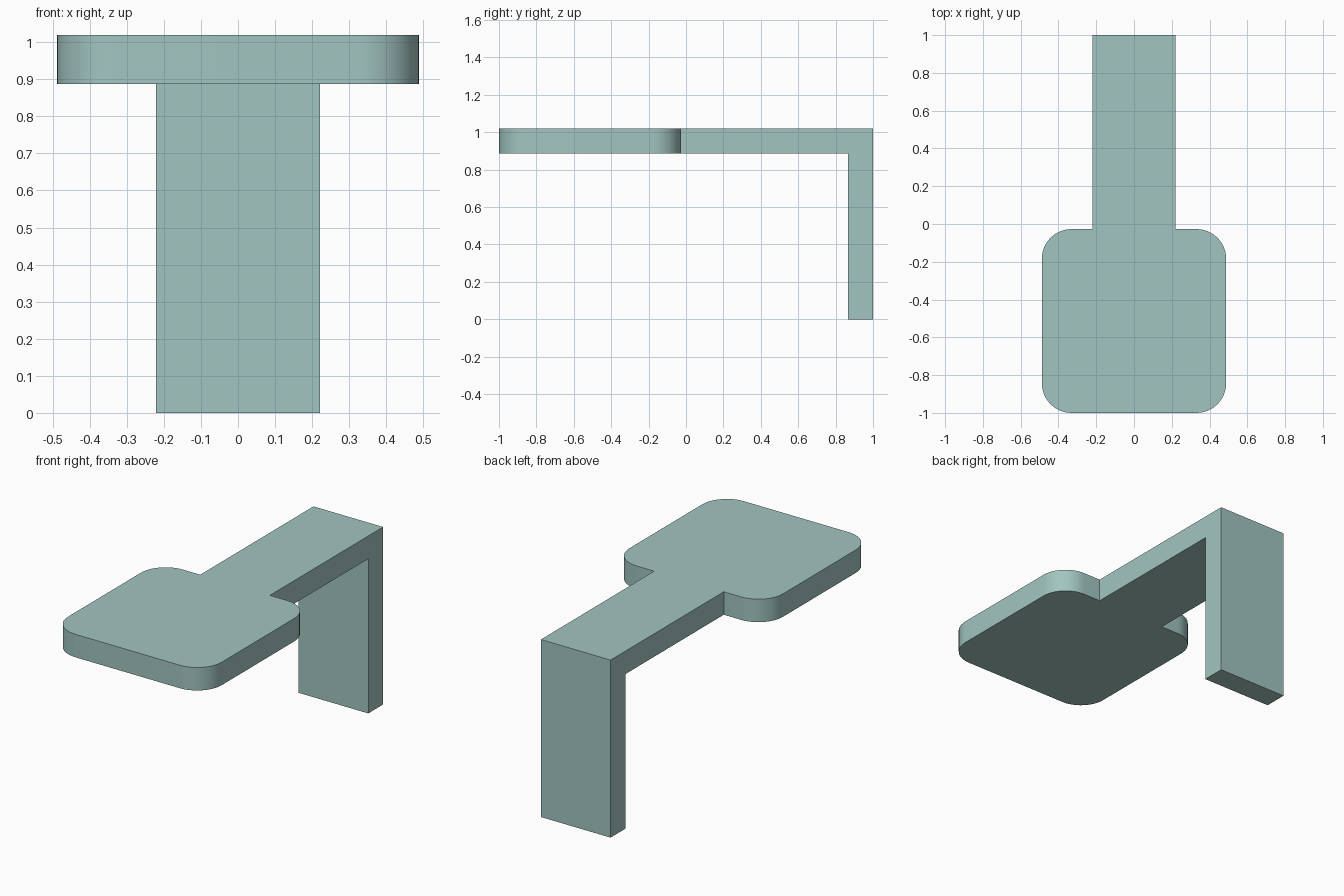
import bpy, bmesh, math

if "Cube" in bpy.data.objects:
    bpy.data.objects.remove(bpy.data.objects["Cube"])

PAD_X, PAD_FRONT, PAD_BACK, R = 0.488, -1.0, -0.027, 0.157
ARM_X, BACK, LEG_FRONT = 0.221, 1.0, 0.866
Z_LOW, Z_TOP, SEGS = 0.887, 1.019, 12


def corner(cx, cy, start):
    """Quarter circle, counter-clockwise from the start angle."""
    return [(cx + R * math.cos(a), cy + R * math.sin(a))
            for a in (start + math.pi / 2 * i / SEGS for i in range(SEGS + 1))]


# Outline of rounded pad plus arm, up to the leg
outline = corner(PAD_X - R, PAD_FRONT + R, -math.pi / 2)
outline += corner(PAD_X - R, PAD_BACK - R, 0)
outline += [(ARM_X, PAD_BACK), (ARM_X, LEG_FRONT)]
outline += [(-x, y) for x, y in reversed(outline)]

bm = bmesh.new()
verts = [bm.verts.new((x, y, Z_LOW)) for x, y in outline]
plate = bm.faces.new(verts)
half = len(outline) // 2
end = [bm.verts.new((x, BACK, Z_LOW)) for x in (ARM_X, -ARM_X)]
foot = bm.faces.new([verts[half - 1], end[0], end[1], verts[half]])


def extrude(faces, dz, keep):
    ret = bmesh.ops.extrude_face_region(bm, geom=faces, use_keep_orig=keep)
    moved = [g for g in ret["geom"] if isinstance(g, bmesh.types.BMVert)]
    bmesh.ops.translate(bm, verts=moved, vec=(0, 0, dz))


# Plate thickness upward, then the leg down from the end of the arm
extrude([plate, foot], Z_TOP - Z_LOW, True)
extrude([foot], -Z_LOW, False)
if foot.is_valid and all(abs(v.co.z - Z_LOW) < 1e-5 for v in foot.verts):
    bmesh.ops.delete(bm, geom=[foot], context='FACES_ONLY')
bmesh.ops.recalc_face_normals(bm, faces=bm.faces)
bmesh.ops.dissolve_limit(bm, angle_limit=math.radians(1),
                         verts=bm.verts, edges=bm.edges)
bmesh.ops.recalc_face_normals(bm, faces=bm.faces)

mesh = bpy.data.meshes.new("bent_bracket")
bm.to_mesh(mesh)
bm.free()
obj = bpy.data.objects.new("bent_bracket", mesh)
bpy.context.collection.objects.link(obj)

mat = bpy.data.materials.new("pale_teal")
mat.diffuse_color = (0.36, 0.56, 0.53, 1)
mat.use_nodes = True
mat.node_tree.nodes["Principled BSDF"].inputs["Base Color"].default_value = mat.diffuse_color
mesh.materials.append(mat)

bpy.context.view_layer.objects.active = obj
obj.select_set(True)
bpy.ops.object.shade_smooth_by_angle(angle=math.radians(30))
